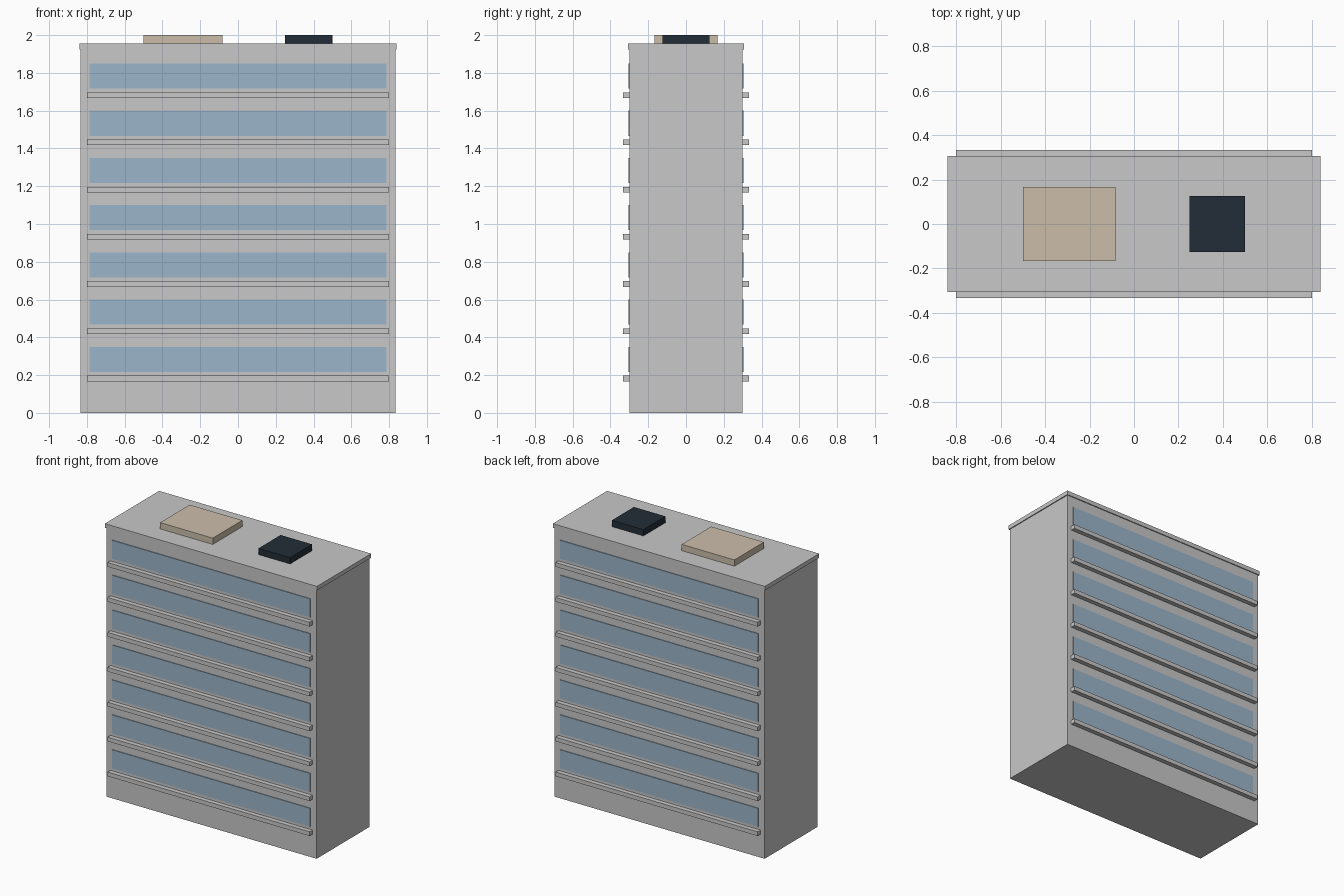
import bpy

cube = bpy.data.objects.get("Cube")
if cube:
    bpy.data.objects.remove(cube, do_unlink=True)


def material(name, rgb):
    mat = bpy.data.materials.new(name)
    mat.use_nodes = True
    color = (*rgb, 1)
    mat.diffuse_color = color
    mat.node_tree.nodes["Principled BSDF"].inputs["Base Color"].default_value = color
    return mat


def box(name, mat, x, y, z):
    """Box spanning the (low, high) pairs along each axis."""
    spans = (x, y, z)
    bpy.ops.mesh.primitive_cube_add(size=1, location=[(a + b) / 2 for a, b in spans])
    obj = bpy.context.object
    obj.name = name
    obj.scale = [b - a for a, b in spans]
    bpy.ops.object.transform_apply(location=False, rotation=False, scale=True)
    obj.data.materials.append(mat)
    return obj


concrete = material("light grey concrete", (0.58, 0.58, 0.58))
glass = material("pale blue glass", (0.33, 0.47, 0.59))
beige = material("beige cladding", (0.60, 0.515, 0.40))
dark = material("dark slate", (0.016, 0.026, 0.038))

FLOORS = 7
STOREY = 0.25
DEPTH = 0.30

# Main block and roof slab
box("building_body", concrete, (-0.833, 0.833), (-DEPTH, DEPTH), (0, 1.925))
box("roof_slab", concrete, (-0.84, 0.84), (-0.307, 0.307), (1.925, 1.955))

# Window band and ledge for every storey, front and back
for floor in range(FLOORS):
    base = floor * STOREY
    for side, sign in (("front", -1), ("back", 1)):
        wall = sign * DEPTH
        window_y = sorted((wall - sign * 0.002, wall + sign * 0.005))
        ledge_y = sorted((wall - sign * 0.002, wall + sign * 0.033))
        box(f"{side}_window_band_{floor + 1}", glass, (-0.785, 0.785),
            window_y, (base + 0.217, base + 0.35))
        box(f"{side}_ledge_{floor + 1}", concrete, (-0.8, 0.8),
            ledge_y, (base + 0.167, base + 0.197))

# Rooftop units
box("roof_plant_room", beige, (-0.5, -0.083), (-0.167, 0.167), (1.955, 2))
box("roof_vent_unit", dark, (0.25, 0.5), (-0.125, 0.125), (1.955, 2))
